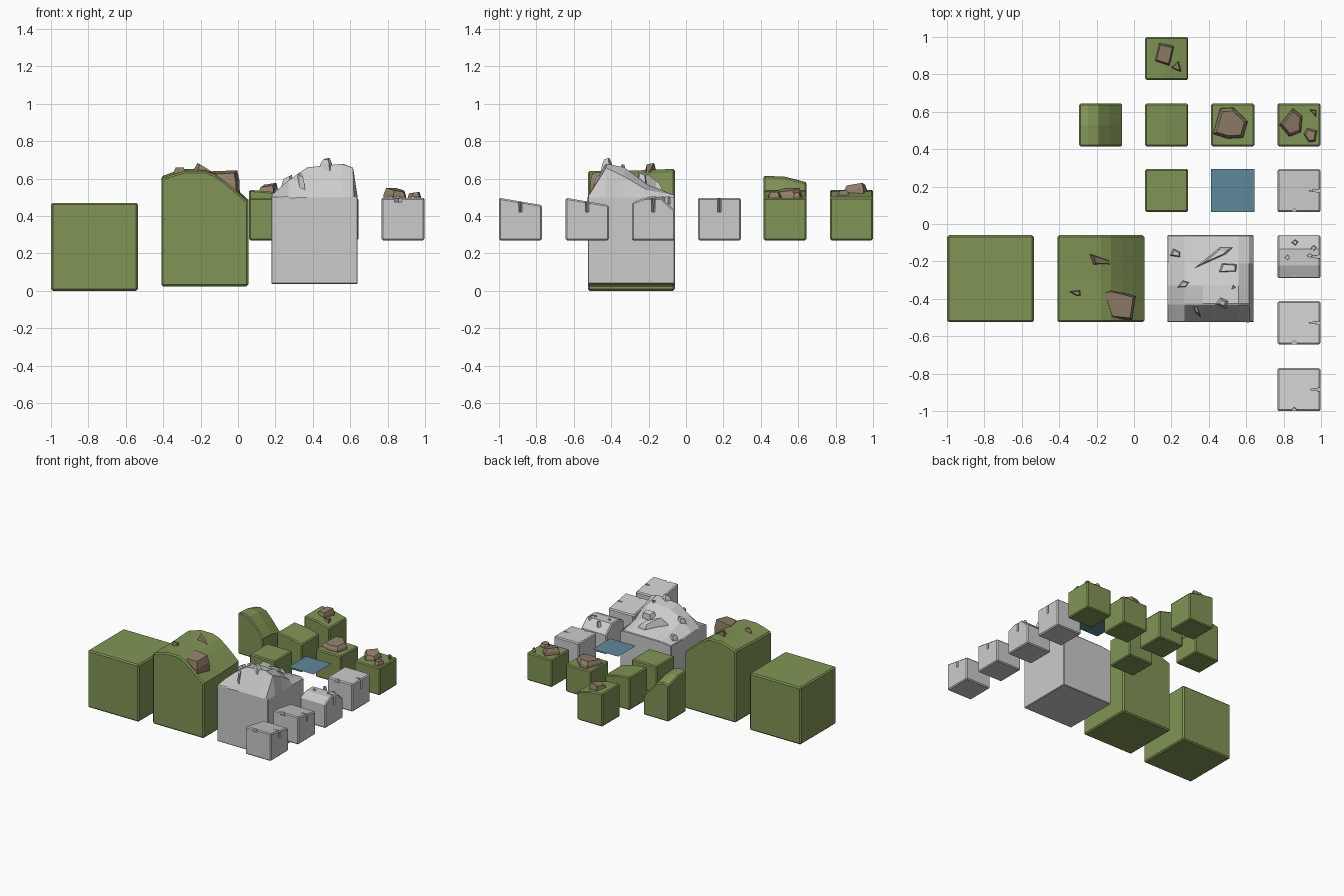
import bpy, bmesh
from mathutils import Vector, Matrix

if "Cube" in bpy.data.objects:
    bpy.data.objects.remove(bpy.data.objects["Cube"])


def material(name, rgb):
    m = bpy.data.materials.new(name)
    m.diffuse_color = (*rgb, 1)
    m.use_nodes = True
    m.node_tree.nodes["Principled BSDF"].inputs["Base Color"].default_value = m.diffuse_color
    return m


GRASS = material("grass", (0.22, 0.30, 0.09))
STONE = material("brown_stone", (0.29, 0.21, 0.14))
WATER = material("water", (0.11, 0.25, 0.32))


def finish(bm, name, mat=None):
    bmesh.ops.recalc_face_normals(bm, faces=bm.faces)
    me = bpy.data.meshes.new(name)
    bm.to_mesh(me)
    bm.free()
    ob = bpy.data.objects.new(name, me)
    bpy.context.collection.objects.link(ob)
    if mat:
        me.materials.append(mat)
    return ob


def block(name, xs, ys, z0, height, mat=None, bevel=0.012):
    """Closed block on a grid footprint; height(i, j) gives the top surface."""
    bm = bmesh.new()
    nx, ny = len(xs), len(ys)
    top = [[bm.verts.new((x, y, height(i, j))) for j, y in enumerate(ys)] for i, x in enumerate(xs)]
    for i in range(nx - 1):
        for j in range(ny - 1):
            bm.faces.new((top[i][j], top[i + 1][j], top[i + 1][j + 1], top[i][j + 1]))
    base = [bm.verts.new((xs[i], ys[j], z0)) for i, j in ((0, 0), (-1, 0), (-1, -1), (0, -1))]
    rims = ([top[i][0] for i in range(nx)], top[-1], [top[i][-1] for i in reversed(range(nx))], top[0][::-1])
    for k, rim in enumerate(rims):
        bm.faces.new([base[k], base[(k + 1) % 4]] + list(reversed(rim)))
    bm.faces.new(base)
    ob = finish(bm, name, mat)
    b = ob.modifiers.new("edge", 'BEVEL')
    b.width, b.segments, b.limit_method, b.angle_limit = bevel, 1, 'ANGLE', 0.9
    return ob


def profile_block(name, x0, y0, size, z0, prof, twist=0.0, mat=None, axis=0, bevel=0.008):
    """Square block whose top follows (fraction, z) points along x (0) or y (1)."""
    along = [(x0, y0)[axis] + f * size for f, _ in prof]
    o = (y0, x0)[axis]
    across = [o, o + size / 2, o + size]
    if axis == 0:
        return block(name, along, across, z0, lambda i, j: prof[i][1] + twist * (0, 0.15, 1)[j], mat, bevel)
    return block(name, across, along, z0, lambda i, j: prof[j][1], mat, bevel)


def rock(name, pts, z0, z1, mat=None, taper=0.75, tilt=(0, 0)):
    """Faceted chunk: footprint polygon with a shrunken, tilted top."""
    bm = bmesh.new()
    c = sum((Vector(p) for p in pts), Vector((0, 0))) / len(pts)
    rings = []
    for k, f in ((0, 1), (0.6, (1 + taper) / 2 + 0.06), (1, taper)):
        ring = []
        for p in pts:
            d = Vector(p) - c
            z = z0 + (z1 - z0) * k + (k * (d.x * tilt[0] + d.y * tilt[1]))
            ring.append(bm.verts.new((c.x + d.x * f, c.y + d.y * f, z)))
        rings.append(ring)
    n = len(pts)
    for a, b in zip(rings, rings[1:]):
        for i in range(n):
            bm.faces.new((a[i], a[(i + 1) % n], b[(i + 1) % n], b[i]))
    bm.faces.new(rings[0][::-1])
    bm.faces.new(rings[-1])
    return finish(bm, name, mat)


def notch(ob, tris):
    """Cut wedge-shaped cracks; each is a tip and two mouth points with a depth."""
    for n, (pts, z0, z1) in enumerate(tris):
        cutter = rock(ob.name + "_crack_cutter_%d" % n, pts, z0, z1, None, 1.0)
        cutter.hide_render = True
        cutter.hide_viewport = True
        m = ob.modifiers.new("crack", 'BOOLEAN')
        m.operation, m.object, m.solver = 'DIFFERENCE', cutter, 'EXACT'


# Large cubes: plain, hill and mountain
L, S = 0.465, 0.23
profile_block("large_grass_cube", -1, -0.525, L, 0, [(0, 0.47), (1, 0.47)], 0, GRASS, bevel=0.01)
hill = [(0, 0.60), (0.12, 0.62), (0.27, 0.64), (0.5, 0.64), (0.62, 0.62), (0.74, 0.58), (0.87, 0.53), (1, 0.475)]
profile_block("large_hill_cube", -0.41, -0.525, L, 0.023, hill, 0.012, GRASS, bevel=0.01)
peak_z = [[.50, .50, .50, .50, .50, .50],
          [.51, .59, .66, .68, .66, .50],
          [.51, .59, .65, .66, .61, .50],
          [.50, .54, .56, .57, .54, .50],
          [.50, .51, .51, .51, .51, .50]]
block("large_mountain_cube", [.178, .27, .37, .56, .615, .64], [-.525, -.43, -.33, -.21, -.06],
      0.037, lambda i, j: peak_z[j][i], None, 0.008)

# Small grey cubes in the right-hand column
X = 0.767
slope = [(0, 0.497), (1, 0.458)]
flat = [(0, 0.497), (1, 0.497)]
ridge = [(0, 0.47), (0.3, 0.497), (0.68, 0.497), (1, 0.43)]
for n, (y, prof) in enumerate([(-1, slope), (-0.643, slope), (-0.29, ridge), (0.063, flat)]):
    cube = profile_block("small_stone_cube_%d" % n, X, y, S, 0.27, prof, 0, None, 1)
    notch(cube, [([(X + .17, y + .115), (X + .25, y + .103), (X + .25, y + .127)], 0.42, 0.56),
                 ([(X + .09, y + .02), (X + .05, y - .02), (X + .13, y - .02)], 0.475, 0.56)])

# Small grass cubes around the pool
gentle = [(0, 0.54), (0.5, 0.53), (1, 0.50)]
steep = [(0, 0.605), (0.2, 0.615), (0.45, 0.60), (0.7, 0.54), (1, 0.455)]
for name, x, y, prof, tw in (("near_grass_cube", 0.06, 0.063, flat, 0),
                             ("middle_grass_cube", 0.06, 0.415, gentle, 0),
                             ("far_grass_cube", 0.06, 0.77, gentle, 0),
                             ("small_hill_cube", -0.293, 0.415, steep, -0.035),
                             ("boulder_grass_cube", 0.413, 0.415, flat, 0),
                             ("rubble_grass_cube", X, 0.415, flat, 0)):
    profile_block(name, x, y, S, 0.27, prof, tw, GRASS)

# Pool tile
bm = bmesh.new()
bmesh.ops.create_grid(bm, x_segments=1, y_segments=1, size=S / 2,
                      matrix=Matrix.Translation((0.528, 0.178, 0.485)))
finish(bm, "water_tile", WATER)

# Brown boulders
browns = [
    ([(-.17, -.36), (-.12, -.505), (-.01, -.515), (.01, -.385), (-.13, -.35)], .50, .635, .85, (.05, .1)),
    ([(-.255, -.15), (-.23, -.225), (-.10, -.23), (-.10, -.20), (-.20, -.165)], .58, .66, .5, (-.3, 0)),
    ([(-.35, -.36), (-.31, -.385), (-.28, -.385), (-.285, -.35)], .60, .66, .6, (0, 0)),
    ([(.42, .48), (.46, .62), (.53, .625), (.61, .55), (.585, .46), (.50, .455)], .48, .54, .78, (.05, .1)),
    ([(.775, .53), (.85, .62), (.90, .58), (.895, .49), (.83, .465)], .48, .54, .75, (-.15, .1)),
    ([(.905, .48), (.925, .515), (.98, .50), (.97, .44), (.935, .435)], .48, .525, .7, (.1, 0)),
    ([(.935, .615), (.975, .57), (.975, .61)], .48, .525, .6, (0, 0)),
    ([(.11, .87), (.135, .97), (.215, .95), (.19, .845)], .50, .565, .8, (.15, .1)),
    ([(.19, .835), (.24, .875), (.255, .81)], .49, .535, .6, (0, 0)),
]
for n, (pts, z0, z1, tp, tl) in enumerate(browns):
    rock("brown_rock_%d" % n, pts, z0, z1, STONE, tp, tl)

# Grey shards on the mountain
greys = [
    ([(.43, -.43), (.46, -.39), (.51, -.41), (.49, -.455)], .64, .705, .45, (.1, .1)),
    ([(.45, -.26), (.47, -.21), (.55, -.215), (.55, -.255)], .54, .625, .75, (0, -.3)),
    ([(.30, -.25), (.46, -.12), (.54, -.12), (.50, -.16)], .50, .59, .5, (0, -.4)),
    ([(.19, -.17), (.21, -.13), (.25, -.15), (.25, -.18)], .49, .545, .6, (0, 0)),
    ([(.23, -.34), (.26, -.30), (.30, -.31), (.28, -.34)], .54, .61, .6, (.3, 0)),
    ([(.31, -.43), (.34, -.43), (.36, -.50), (.33, -.48)], .52, .62, .5, (0, .3)),
    ([(.52, -.35), (.53, -.325), (.545, -.34)], .64, .675, .6, (0, 0)),
]
for n, (pts, z0, z1, tp, tl) in enumerate(greys):
    rock("grey_shard_%d" % n, pts, z0, z1, None, tp, tl)

# Loose chips on the ridged stone cube
for n, (x, y) in enumerate([(.82, -.18), (.86, -.10), (.94, -.17), (.96, -.13)]):
    rock("stone_chip_%d" % n, [(x - .018, y), (x, y + .018), (x + .018, y + .004), (x + .004, y - .016)],
         0.46, 0.505, None, 0.7)
